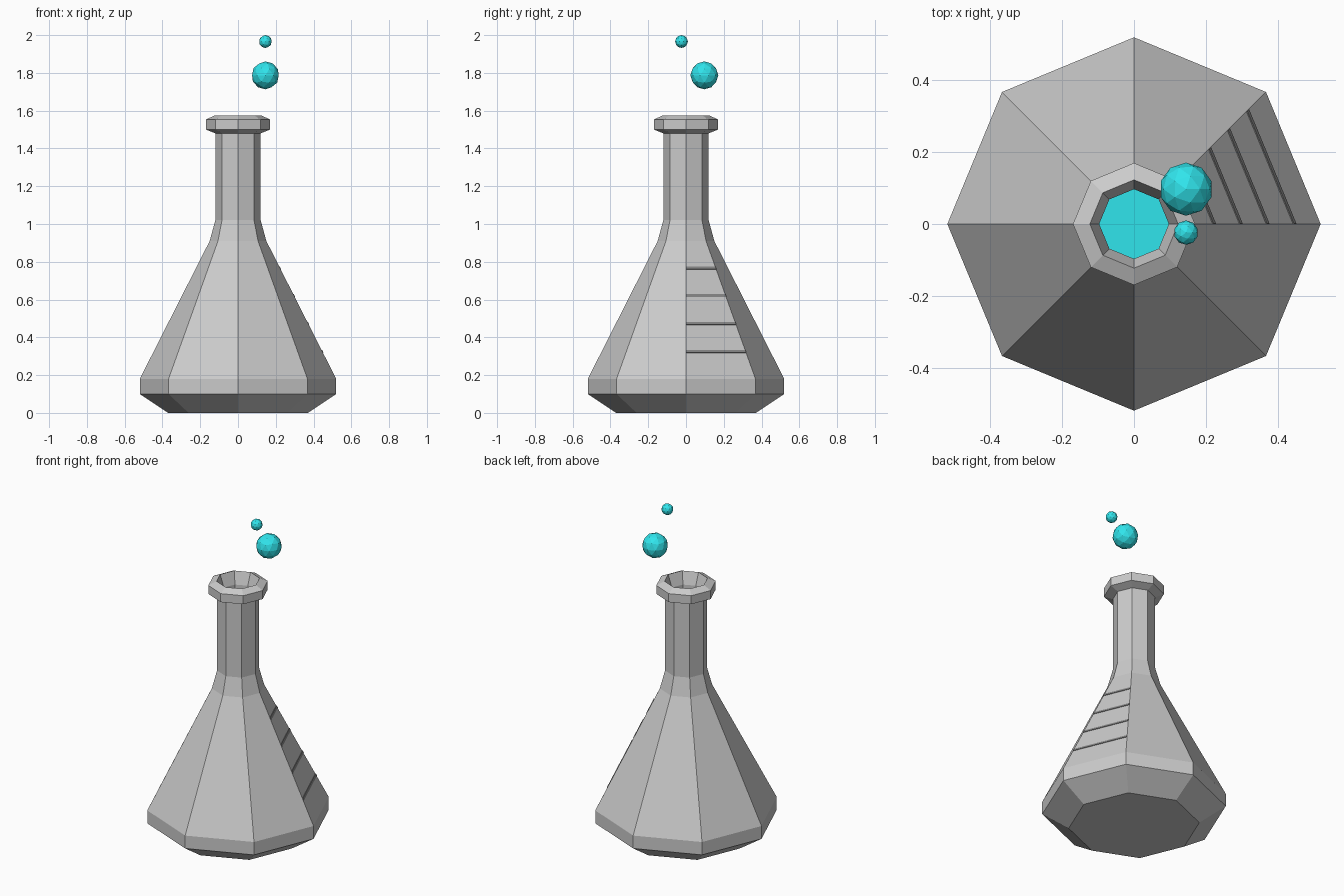
import bpy, bmesh
from math import cos, sin, pi
from mathutils import Vector

if "Cube" in bpy.data.objects:
    bpy.data.objects.remove(bpy.data.objects["Cube"])

SIDES = 8


def material(name, rgb):
    mat = bpy.data.materials.new(name)
    mat.diffuse_color = (*rgb, 1)
    mat.use_nodes = True
    mat.node_tree.nodes["Principled BSDF"].inputs["Base Color"].default_value = mat.diffuse_color
    return mat


def finish(name, bm, mat=None):
    bmesh.ops.recalc_face_normals(bm, faces=bm.faces)
    mesh = bpy.data.meshes.new(name)
    bm.to_mesh(mesh)
    bm.free()
    obj = bpy.data.objects.new(name, mesh)
    bpy.context.collection.objects.link(obj)
    if mat:
        mesh.materials.append(mat)
    return obj


def lathe(name, profile, mat=None):
    """Turn an (r, z) profile into an eight-sided solid, capped at both ends."""
    bm = bmesh.new()
    rings = [[bm.verts.new((r * cos(2 * pi * i / SIDES), r * sin(2 * pi * i / SIDES), z))
              for i in range(SIDES)] for r, z in profile]
    for a, b in zip(rings, rings[1:]):
        for i in range(SIDES):
            j = (i + 1) % SIDES
            bm.faces.new((a[i], a[j], b[j], b[i]))
    bm.faces.new(rings[0][::-1])
    bm.faces.new(rings[-1])
    return finish(name, bm, mat)


cyan = material("cyan_liquid", (0.03, 0.78, 0.84))
dark = material("dark_marking", (0.25, 0.25, 0.25))

# Flask: outer wall, rolled lip, then inner wall down to the inner floor
outer = [(0.37, 0), (0.52, 0.10), (0.52, 0.18), (0.15, 0.91), (0.12, 1.02), (0.12, 1.48)]
lip = [(0.17, 1.50), (0.17, 1.553), (0.123, 1.575)]
inner = [(0.097, 1.50), (0.097, 1.02), (0.127, 0.905), (0.495, 0.175), (0.495, 0.11), (0.36, 0.025)]
lathe("flask", outer + lip + inner)

# Liquid filling the lower part of the flask
lathe("liquid", [(0.355, 0.03), (0.49, 0.113), (0.49, 0.173), (0.325, 0.50)], cyan)

# Graduation marks across one sloping face
corner = Vector((cos(pi / 4), sin(pi / 4), 0))
normal = Vector((cos(pi / 8), sin(pi / 8), 0.45)).normalized()


def cone_radius(z):
    return 0.52 - (z - 0.18) * 0.37 / 0.73


for n, z in enumerate((0.325, 0.473, 0.62, 0.767)):
    bm = bmesh.new()
    loops = []
    for lift in (-0.003, 0.003):
        loop = []
        for axis, h in ((Vector((1, 0, 0)), -0.007), (corner, -0.007),
                        (corner, 0.007), (Vector((1, 0, 0)), 0.007)):
            p = axis * cone_radius(z + h) + Vector((0, 0, z + h))
            loop.append(bm.verts.new(p + normal * lift))
        loops.append(loop)
    a, b = loops
    bm.faces.new(a[::-1])
    bm.faces.new(b)
    for i in range(4):
        j = (i + 1) % 4
        bm.faces.new((a[i], a[j], b[j], b[i]))
    finish(f"graduation_mark_{n + 1}", bm, dark)

# Bubbles rising above the mouth
for name, centre, radius in (("large_bubble", (0.145, 0.097, 1.787), 0.074),
                             ("small_bubble", (0.145, -0.024, 1.966), 0.034)):
    bpy.ops.mesh.primitive_ico_sphere_add(subdivisions=2, radius=radius, location=centre)
    bubble = bpy.context.object
    bubble.name = name
    bubble.data.materials.append(cyan)
